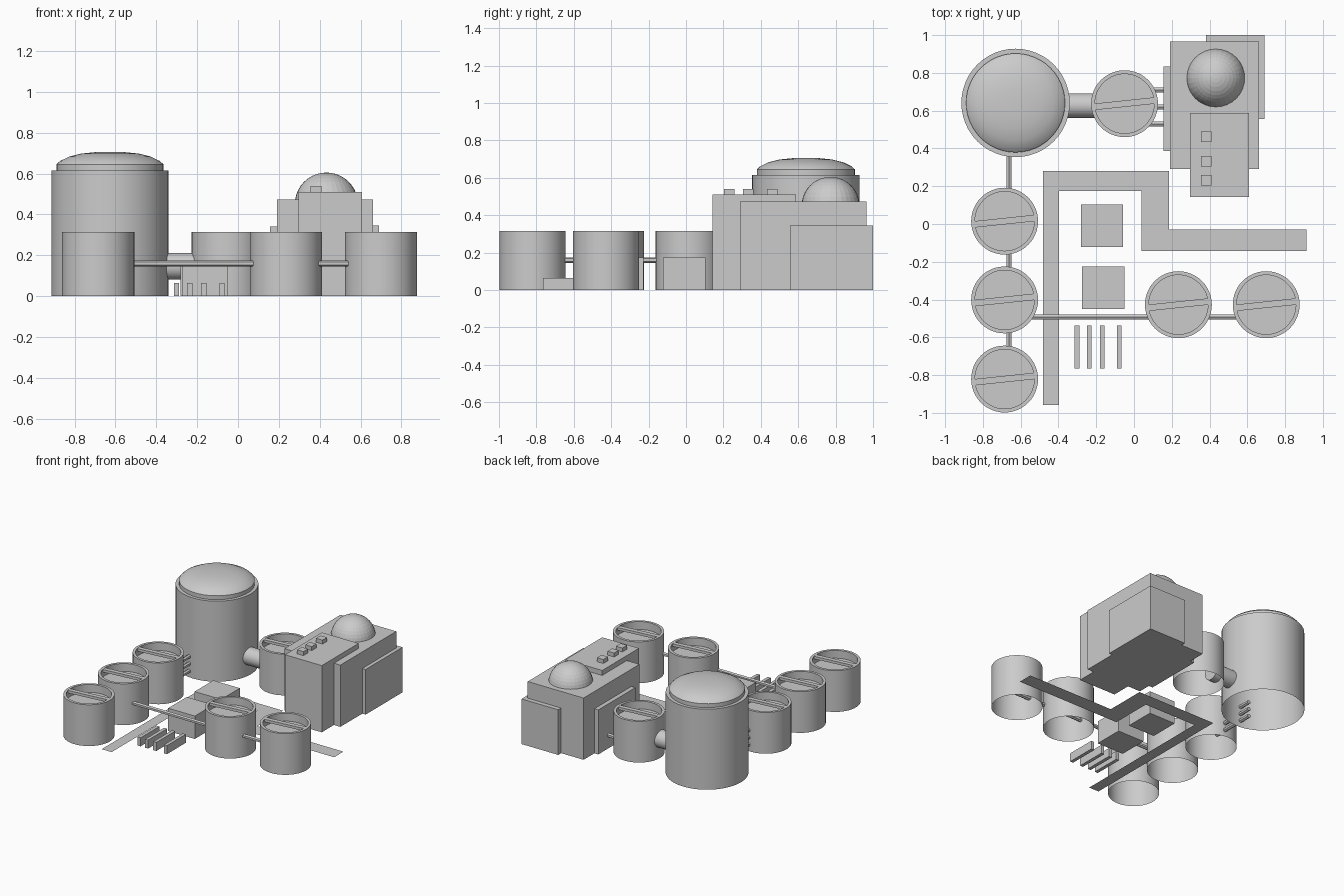
import bpy, bmesh, math
from mathutils import Matrix, Vector

cube = bpy.data.objects.get("Cube")
if cube:
    bpy.data.objects.remove(cube, do_unlink=True)

grey = bpy.data.materials.new("light_grey")
grey.use_nodes = True
grey.diffuse_color = (0.6, 0.6, 0.6, 1)
grey.node_tree.nodes["Principled BSDF"].inputs["Base Color"].default_value = (0.6, 0.6, 0.6, 1)


def finish(name, bm, smooth=False):
    mesh = bpy.data.meshes.new(name)
    bm.to_mesh(mesh)
    bm.free()
    mesh.materials.append(grey)
    obj = bpy.data.objects.new(name, mesh)
    bpy.context.collection.objects.link(obj)
    if smooth:
        bpy.ops.object.select_all(action='DESELECT')
        obj.select_set(True)
        bpy.context.view_layer.objects.active = obj
        bpy.ops.object.shade_smooth_by_angle(angle=math.radians(20))
    return obj


def box(name, x0, x1, y0, y1, z0, z1):
    bm = bmesh.new()
    bmesh.ops.create_cube(bm, size=1)
    bmesh.ops.scale(bm, vec=(x1 - x0, y1 - y0, z1 - z0), verts=bm.verts)
    bmesh.ops.translate(bm, vec=((x0 + x1) / 2, (y0 + y1) / 2, (z0 + z1) / 2), verts=bm.verts)
    return finish(name, bm)


def lathe(name, x, y, profile, sides=48):
    """Turn an open (radius, height) profile around a vertical axis."""
    bm = bmesh.new()
    rings = []
    for r, z in profile:
        rings.append([bm.verts.new((x + r * math.cos(a), y + r * math.sin(a), z))
                      for a in (math.tau * i / sides for i in range(sides))])
    for low, high in zip(rings, rings[1:]):
        for i in range(sides):
            j = (i + 1) % sides
            bm.faces.new((low[i], low[j], high[j], high[i]))
    bmesh.ops.remove_doubles(bm, verts=bm.verts, dist=1e-5)
    return finish(name, bm, True)


def pipe(name, start, end, radius, sides):
    start, end = Vector(start), Vector(end)
    axis = end - start
    bm = bmesh.new()
    turn = axis.to_track_quat('Z', 'Y').to_matrix().to_4x4()
    bmesh.ops.create_cone(bm, cap_ends=True, segments=sides, radius1=radius, radius2=radius,
                          depth=axis.length, matrix=Matrix.Translation((start + end) / 2) @ turn)
    return finish(name, bm, sides > 8)


# Large domed tank, open underneath
lathe("large_tank", -0.627, 0.641,
      [(0.287, 0), (0.287, 0.615), (0.262, 0.615), (0.262, 0.645), (0.245, 0.661),
       (0.2, 0.683), (0.14, 0.698), (0.07, 0.705), (0, 0.706)])

# Small tanks with sunken lids and a slanted beam across each rim
R, RIM, H = 0.177, 0.157, 0.315
tanks = [(-0.685, 0.015), (-0.685, -0.402), (-0.685, -0.821),
         (0.235, -0.427), (0.7, -0.427), (-0.05, 0.637)]
for n, (x, y) in enumerate(tanks, 1):
    lathe(f"small_tank_{n}", x, y, [(R, 0), (R, H), (RIM, H), (RIM, H - 0.06), (0, H - 0.06)])
    beam = box(f"tank_beam_{n}", -RIM, RIM, -0.017, 0.017, -0.02, 0)
    beam.location = (x, y, H - 0.001)
    beam.rotation_euler.z = math.radians(6)

# Pipes between the tanks
pipe("left_row_pipe", (-0.662, -0.8, 0.16), (-0.662, 0.45, 0.16), 0.015, 6)
for n, z in enumerate((0.05, 0.105), 1):
    pipe(f"lower_feed_pipe_{n}", (-0.662, 0.1, z), (-0.662, 0.45, z), 0.015, 6)
pipe("front_row_pipe", (-0.65, -0.492, 0.16), (0.7, -0.492, 0.16), 0.015, 6)
pipe("wide_connector", (-0.4, 0.627, 0.145), (-0.17, 0.627, 0.145), 0.065, 32)
for n, y in enumerate((0.53, 0.62, 0.71), 1):
    pipe(f"building_pipe_{n}", (0.05, y, 0.1), (0.25, y, 0.1), 0.016, 6)

# Main building with its wings
box("main_hall", 0.19, 0.662, 0.29, 0.965, 0, 0.472)
box("front_wing", 0.297, 0.608, 0.143, 0.588, 0, 0.51)
box("left_wing", 0.38, 0.69, 0.555, 1.0, 0, 0.345)
box("right_wing", 0.157, 0.467, 0.387, 0.835, 0, 0.34)
for n, y in enumerate((0.232, 0.332, 0.462), 1):
    box(f"roof_vent_{n}", 0.356, 0.41, y - 0.028, y + 0.028, 0.5, 0.54)

# Roof dome
bm = bmesh.new()
bmesh.ops.create_uvsphere(bm, u_segments=32, v_segments=20, radius=0.155,
                          matrix=Matrix.Translation((0.433, 0.773, 0.45)))
finish("roof_dome", bm)

# Sheds and storage racks in the yard
box("rear_shed", -0.281, -0.057, -0.122, 0.103, 0, 0.175)
box("front_shed", -0.275, -0.05, -0.45, -0.226, 0, 0.175)
for n, x in enumerate((-0.301, -0.237, -0.168, -0.078), 1):
    box(f"storage_rack_{n}", x - 0.013, x + 0.013, -0.765, -0.537, 0, 0.065)

# Flat road
bm = bmesh.new()
outline = [(-0.482, -0.957), (-0.398, -0.957), (-0.398, 0.175), (0.04, 0.175), (0.04, -0.142),
           (0.912, -0.142), (0.912, -0.03), (0.185, -0.03), (0.185, 0.28), (-0.482, 0.28)]
road = bm.faces.new([bm.verts.new((x, y, 0)) for x, y in outline])
bmesh.ops.solidify(bm, geom=[road], thickness=0.003)
bmesh.ops.translate(bm, vec=(0, 0, -min(v.co.z for v in bm.verts)), verts=bm.verts)
bmesh.ops.recalc_face_normals(bm, faces=bm.faces)
finish("road", bm)
